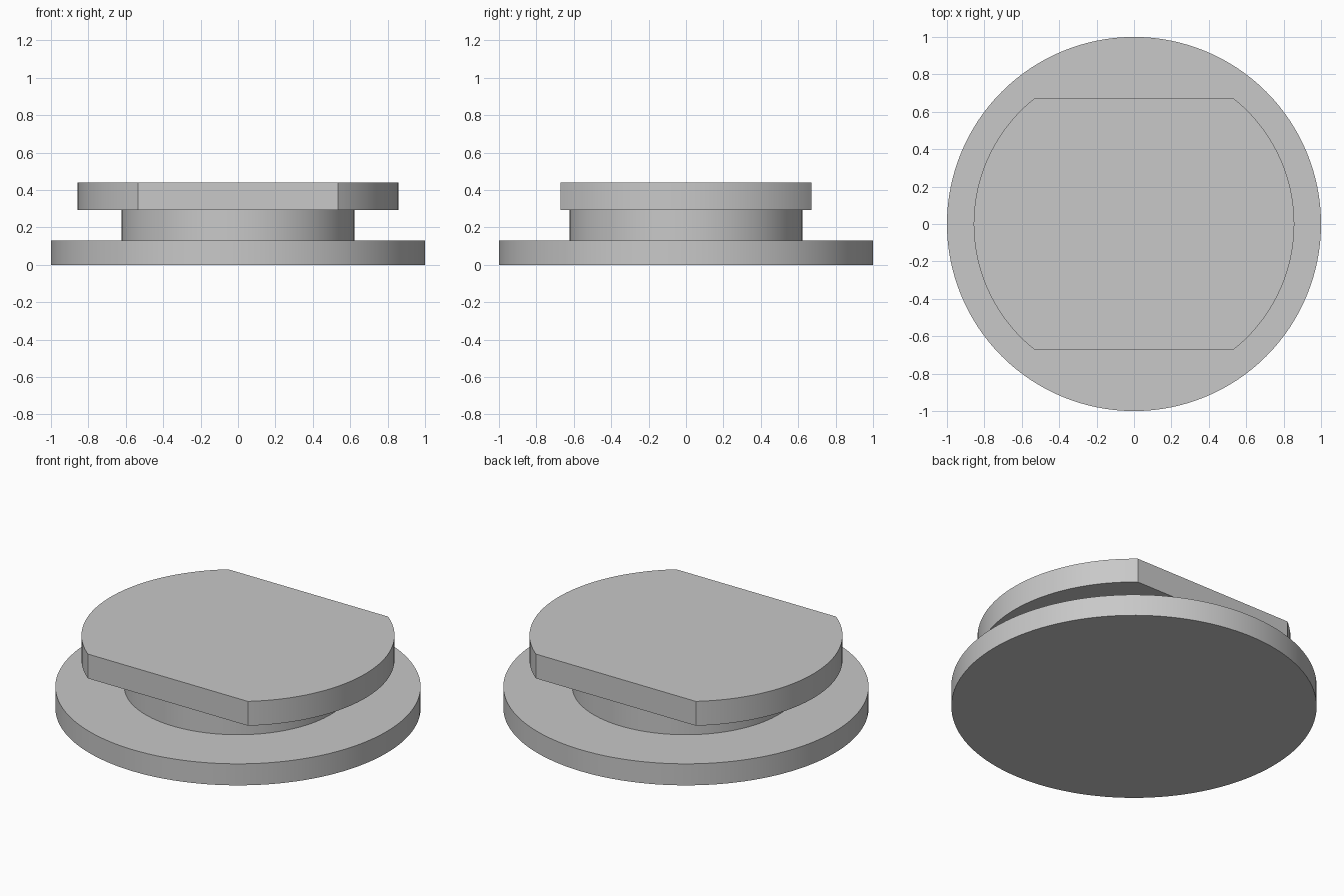
import bpy
import bmesh
from math import asin, cos, sin, pi, radians

if "Cube" in bpy.data.objects:
    bpy.data.objects.remove(bpy.data.objects["Cube"], do_unlink=True)

# One plain grey for the whole model
grey = bpy.data.materials.new("light_grey")
grey.use_nodes = True
color = (0.58, 0.58, 0.58, 1)
grey.diffuse_color = color
for node in grey.node_tree.nodes:
    if node.type == "BSDF_PRINCIPLED":
        node.inputs["Base Color"].default_value = color


def circle(radius, count=128):
    return [(radius * cos(2 * pi * i / count), radius * sin(2 * pi * i / count))
            for i in range(count)]


def flatted_circle(radius, half_depth, count=48):
    """Circle with parallel flats cut at front and back."""
    limit = asin(half_depth / radius)
    angles = [-limit + 2 * limit * i / count for i in range(count + 1)]
    angles += [a + pi for a in angles]
    return [(radius * cos(a), radius * sin(a)) for a in angles]


def extrude_outline(name, outline, bottom, top):
    bm = bmesh.new()
    face = bm.faces.new([bm.verts.new((x, y, bottom)) for x, y in outline])
    result = bmesh.ops.extrude_face_region(bm, geom=[face], use_keep_orig=True)
    raised = [v for v in result["geom"] if isinstance(v, bmesh.types.BMVert)]
    bmesh.ops.translate(bm, verts=raised, vec=(0, 0, top - bottom))
    bmesh.ops.recalc_face_normals(bm, faces=bm.faces)
    mesh = bpy.data.meshes.new(name)
    bm.to_mesh(mesh)
    bm.free()
    mesh.materials.append(grey)
    obj = bpy.data.objects.new(name, mesh)
    bpy.context.collection.objects.link(obj)
    bpy.ops.object.select_all(action="DESELECT")
    obj.select_set(True)
    bpy.context.view_layer.objects.active = obj
    bpy.ops.object.shade_smooth_by_angle(angle=radians(30))
    return obj


# Round base, narrow neck and a top plate with two flats
extrude_outline("base_disc", circle(1.0), 0, 0.13)
extrude_outline("neck", circle(0.623), 0.13, 0.293)
extrude_outline("top_plate", flatted_circle(0.857, 0.67), 0.293, 0.44)
